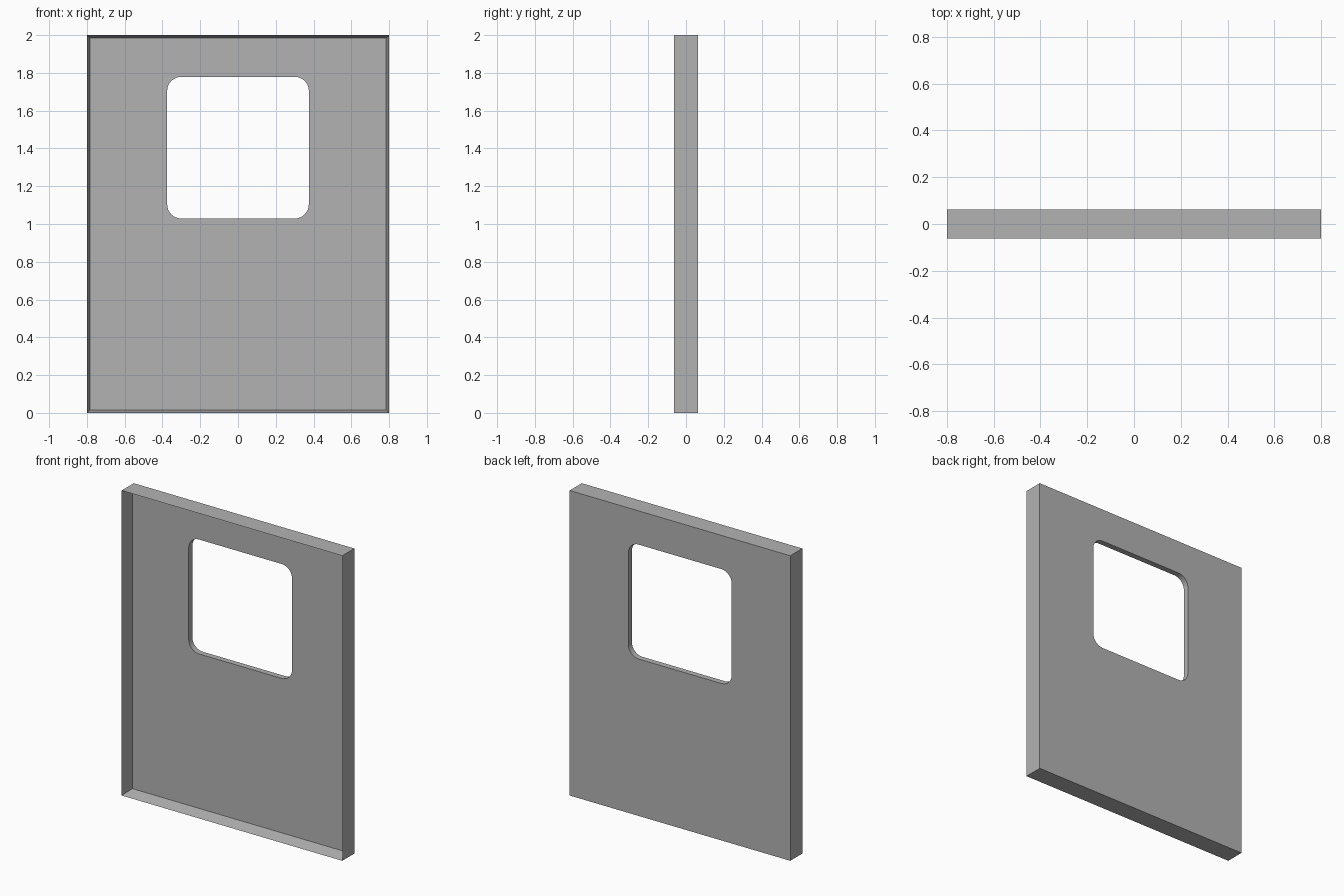
import bpy, bmesh
from math import pi, sin, cos

if "Cube" in bpy.data.objects:
    bpy.data.objects.remove(bpy.data.objects["Cube"])

WIDTH, HEIGHT, DEPTH = 1.6, 2.0, 0.125
RIM, PANEL = 0.023, 0.038
WINDOW, WINDOW_Z, RADIUS = 0.75, 1.404, 0.075

grey = bpy.data.materials.new("plain grey")
grey.use_nodes = True
colour = (0.45, 0.45, 0.45, 1)
grey.diffuse_color = colour
grey.node_tree.nodes["Principled BSDF"].inputs["Base Color"].default_value = colour


def make_object(name, bm):
    bmesh.ops.recalc_face_normals(bm, faces=bm.faces)
    mesh = bpy.data.meshes.new(name)
    bm.to_mesh(mesh)
    bm.free()
    mesh.materials.append(grey)
    obj = bpy.data.objects.new(name, mesh)
    bpy.context.collection.objects.link(obj)
    return obj


# Door slab with a thin rim around a recessed front
bm = bmesh.new()
bmesh.ops.create_cube(bm, size=1)
bmesh.ops.scale(bm, vec=(WIDTH, DEPTH, HEIGHT), verts=bm.verts)
bmesh.ops.translate(bm, vec=(0, 0, HEIGHT / 2), verts=bm.verts)
bm.normal_update()
front = min(bm.faces, key=lambda f: f.normal.y)
bmesh.ops.inset_region(bm, faces=[front], thickness=RIM)
bmesh.ops.translate(bm, vec=(0, DEPTH - PANEL, 0), verts=front.verts)
door = make_object("door_panel", bm)

# Rounded square cutter for the window
bm = bmesh.new()
STEPS = 8
core = WINDOW / 2 - RADIUS
outline = []
for corner, (sx, sz) in enumerate([(1, 1), (-1, 1), (-1, -1), (1, -1)]):
    for i in range(STEPS + 1):
        a = (corner + i / STEPS) * pi / 2
        outline.append(bm.verts.new((sx * core + RADIUS * cos(a), -0.5,
                                     WINDOW_Z + sz * core + RADIUS * sin(a))))
face = bm.faces.new(outline)
extruded = bmesh.ops.extrude_face_region(bm, geom=[face])["geom"]
bmesh.ops.translate(bm, vec=(0, 1, 0),
                    verts=[v for v in extruded if isinstance(v, bmesh.types.BMVert)])
cutter = make_object("window_cutter", bm)
cutter.hide_render = True

# Cut the window opening and drop the cutter
cut = door.modifiers.new("window opening", "BOOLEAN")
cut.operation = "DIFFERENCE"
cut.solver = "EXACT"
cut.object = cutter
bpy.ops.object.select_all(action="DESELECT")
door.select_set(True)
bpy.context.view_layer.objects.active = door
bpy.ops.object.modifier_apply(modifier=cut.name)
bpy.data.objects.remove(cutter)
bpy.ops.object.shade_smooth_by_angle()
